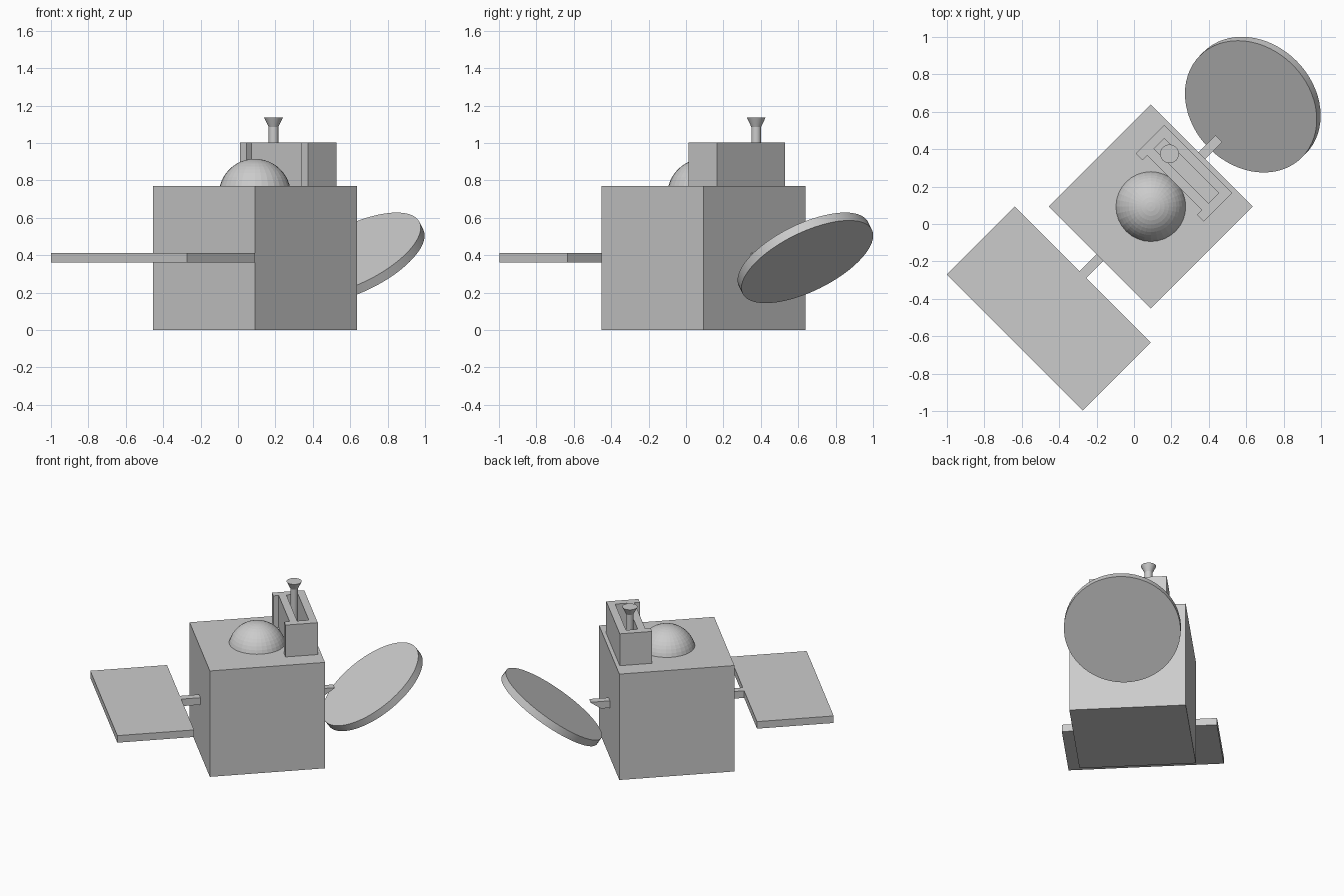
import bpy, bmesh, math
from mathutils import Matrix, Vector

if "Cube" in bpy.data.objects:
    bpy.data.objects.remove(bpy.data.objects["Cube"])

# Whole craft is built along local axes, then turned 45 degrees
PLACE = Matrix.Translation((0.09, 0.093, 0)) @ Matrix.Rotation(math.radians(45), 4, 'Z')
U = 0.0514            # base unit of the design
SIDE = 15 * U         # body cube side
MID = SIDE / 2

grey = bpy.data.materials.new("light_grey")
grey.diffuse_color = (0.6, 0.6, 0.6, 1)
grey.use_nodes = True
grey.node_tree.nodes["Principled BSDF"].inputs["Base Color"].default_value = grey.diffuse_color


def finish(name, bm, smooth=False):
    bm.transform(PLACE)
    bmesh.ops.recalc_face_normals(bm, faces=bm.faces)
    me = bpy.data.meshes.new(name)
    bm.to_mesh(me)
    bm.free()
    me.materials.append(grey)
    ob = bpy.data.objects.new(name, me)
    bpy.context.collection.objects.link(ob)
    if smooth:
        bpy.ops.object.select_all(action='DESELECT')
        ob.select_set(True)
        bpy.context.view_layer.objects.active = ob
        bpy.ops.object.shade_smooth_by_angle(angle=math.radians(30))
    return ob


def box(name, x0, x1, y0, y1, z0, z1):
    bm = bmesh.new()
    bmesh.ops.create_cube(bm, size=1)
    bm.transform(Matrix.Translation(((x0 + x1) / 2, (y0 + y1) / 2, (z0 + z1) / 2))
                 @ Matrix.Diagonal((x1 - x0, y1 - y0, z1 - z0, 1)))
    return finish(name, bm)


def prism(name, points, direction):
    bm = bmesh.new()
    face = bm.faces.new([bm.verts.new(p) for p in points])
    ext = bmesh.ops.extrude_face_region(bm, geom=[face], use_keep_orig=True)
    verts = [g for g in ext["geom"] if isinstance(g, bmesh.types.BMVert)]
    bmesh.ops.translate(bm, verts=verts, vec=Vector(direction))
    return finish(name, bm)


def cone(name, r0, r1, depth, matrix, segments=32):
    bm = bmesh.new()
    bmesh.ops.create_cone(bm, cap_ends=True, segments=segments, radius1=r0,
                          radius2=r1, depth=depth, matrix=matrix)
    return finish(name, bm, True)


# Main body
box("body", -MID, MID, -MID, MID, 0, SIDE)

# Flat panel and its arm
box("panel", -20 * U, -10 * U, -10 * U, 10 * U, MID - U / 2, MID + U / 2)
box("panel_arm", -10 * U, -MID, -U / 2, U / 2, MID - U / 2, MID + U / 2)

# Tilted dish disc
cone("dish", MID, MID, U,
     Matrix.Translation((15 * U, 0, MID)) @ Matrix.Rotation(math.radians(-35), 4, 'Y'), 64)

# Dish arm with a sloping end
top, low = MID + U / 2, MID - U / 2
prism("dish_arm", [(MID, -U / 2, low), (0.445, -U / 2, low),
                   (0.514, -U / 2, top - 0.004), (0.514, -U / 2, top), (MID, -U / 2, top)],
      (0, U, 0))

# Dome: upper cap of a sphere sunk into the body
bm = bmesh.new()
bmesh.ops.create_uvsphere(bm, u_segments=32, v_segments=24, radius=0.193,
                          matrix=Matrix.Translation((0, 0, 0.722)))
bmesh.ops.bisect_plane(bm, geom=bm.verts[:] + bm.edges[:] + bm.faces[:],
                       plane_co=(0, 0, SIDE), plane_no=(0, 0, 1), clear_inner=True)
finish("dome", bm)

# Open housing: C-shaped block with a pocket running along it
h = 0.206
w = 0.257
outline = [(0.36, -w), (0.36, w), (0.144, w), (0.144, h), (0.18, h),
           (0.18, -h), (0.144, -h), (0.144, -w)]
housing = prism("housing", [(x, y, SIDE) for x, y in outline], (0, 0, 0.232))
cutter = box("pocket_cutter", 0.231, 0.309, -h, h, SIDE - 0.1, 1.2)
cutter.hide_render = True
cutter.hide_viewport = True
cut = housing.modifiers.new("pocket", 'BOOLEAN')
cut.operation = 'DIFFERENCE'
cut.solver = 'EXACT'
cut.object = cutter
dg = bpy.context.evaluated_depsgraph_get()
housing_mesh = bpy.data.meshes.new_from_object(housing.evaluated_get(dg))
housing.modifiers.clear()
housing.data = housing_mesh
bpy.data.objects.remove(cutter)

# Antenna mast and flared horn
cone("mast", U / 2, U / 2, 1.085 - SIDE, Matrix.Translation((0.27, 0.129, (1.085 + SIDE) / 2)))
cone("horn", U / 2, 0.05, 0.05, Matrix.Translation((0.27, 0.129, 1.11)))
